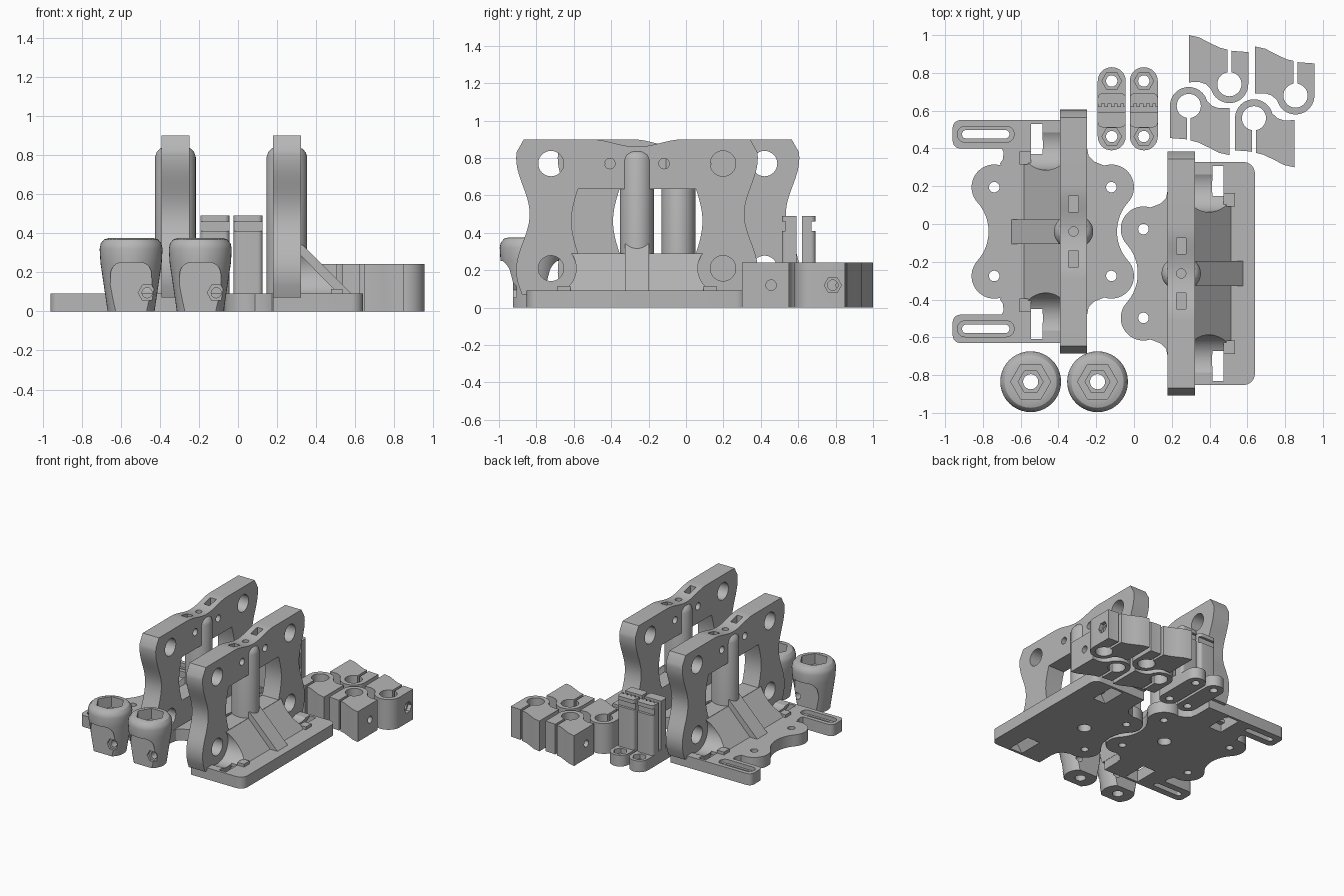
import bpy, bmesh
from math import sin, cos, pi, radians
from mathutils import Matrix

cube = bpy.data.objects.get("Cube")
if cube:
    bpy.data.objects.remove(cube, do_unlink=True)

GREY = (0.47, 0.47, 0.47, 1)
mat = bpy.data.materials.new("plain grey")
mat.use_nodes = True
mat.diffuse_color = GREY
mat.node_tree.nodes["Principled BSDF"].inputs["Base Color"].default_value = GREY


# ---------- helpers ----------
def arc(cx, cy, r, a0, a1, n=12):
    angles = [radians(a0 + (a1 - a0) * i / n) for i in range(n + 1)]
    return [(cx + r * cos(a), cy + r * sin(a)) for a in angles]


def disc(cx, cy, r, n=32):
    return arc(cx, cy, r, 0, 360 - 360 / n, n - 1)


def rrect(cx, cy, hx, hy, r):
    pts = []
    for i, (sx, sy) in enumerate(((1, 1), (-1, 1), (-1, -1), (1, -1))):
        pts += arc(cx + sx * (hx - r), cy + sy * (hy - r), r, 90 * i, 90 * i + 90, 8)
    return pts


def rect(x0, x1, y0, y1):
    return [(x0, y0), (x1, y0), (x1, y1), (x0, y1)]


def mirrored(half):
    """Closes an outline given for one side of the second coordinate's or first coordinate's axis."""
    return half + [(a, -b) for a, b in reversed(half)]


def finish(bm, name):
    bmesh.ops.recalc_face_normals(bm, faces=bm.faces)
    mesh = bpy.data.meshes.new(name)
    bm.to_mesh(mesh)
    bm.free()
    mesh.materials.append(mat)
    ob = bpy.data.objects.new(name, mesh)
    bpy.context.collection.objects.link(ob)
    return ob


def prism(name, pts, lo, hi, axis="z"):
    place = {"z": lambda a, b, t: (a, b, t), "x": lambda a, b, t: (t, a, b),
             "y": lambda a, b, t: (a, t, b)}[axis]
    clean = []
    for p in pts:
        if all(abs(p[0] - q[0]) + abs(p[1] - q[1]) > 1e-4 for q in (clean[-1:] + clean[:1])):
            clean.append(p)
    bm = bmesh.new()
    low = [bm.verts.new(place(a, b, lo)) for a, b in clean]
    top = [bm.verts.new(place(a, b, hi)) for a, b in clean]
    bm.faces.new(low)
    bm.faces.new(top)
    for i in range(len(low)):
        j = (i + 1) % len(low)
        bm.faces.new((low[i], low[j], top[j], top[i]))
    return finish(bm, name)


def turned(name, profile, n=40):
    bm = bmesh.new()
    vs = [bm.verts.new((r, 0, z)) for r, z in profile]
    es = [bm.edges.new(e) for e in zip(vs, vs[1:])]
    bmesh.ops.spin(bm, geom=vs + es, cent=(0, 0, 0), axis=(0, 0, 1), angle=2 * pi, steps=n)
    bmesh.ops.remove_doubles(bm, verts=bm.verts, dist=1e-4)
    return finish(bm, name)


def cut(ob, pts, lo, hi, axis="z"):
    tool = prism("cutter", pts, lo, hi, axis)
    tool.hide_render = True
    mod = ob.modifiers.new("cut", "BOOLEAN")
    mod.operation, mod.solver, mod.object = "DIFFERENCE", "EXACT", tool
    bpy.context.view_layer.objects.active = ob
    bpy.ops.object.modifier_apply(modifier=mod.name)
    bpy.data.objects.remove(tool, do_unlink=True)


def put(ob, x, y, sx=1, turn=0):
    m = Matrix.Translation((x, y, 0)) @ Matrix.Rotation(radians(turn), 4, "Z")
    ob.data.transform(m @ Matrix.Diagonal((sx, 1, 1, 1)))
    if sx < 0:
        ob.data.flip_normals()
    bpy.ops.object.select_all(action="DESELECT")
    ob.select_set(True)
    bpy.context.view_layer.objects.active = ob
    bpy.ops.object.shade_smooth_by_angle(angle=radians(30))


# ---------- carriages: base plate, upright wall, column, gusset, rib ----------
def scallop():
    return (arc(-0.462, 0, 0.232, 3, 42, 8) + arc(-0.2, 0.235, 0.12, 222, 72, 20)
            + [(-0.11, 0.37), (-0.08, 0.4), (-0.07, 0.45)])


def carriage(side, x, y, s, tabs):
    if tabs:
        outer = (arc(0.6, 0.55, 0.04, 90, 0, 6) + arc(0.6, 0.48, 0.04, 0, -90, 6)
                 + [(0.38, 0.44), (0.37, 0.42), (0.375, 0.38), (0.39, 0.36)]
                 + [(0.22 - a, b) for a, b in reversed(scallop()[:-3])])
    else:
        outer = arc(0.33, 0.53, 0.06, 90, 0, 8)
    base = prism(side + "_base_plate", mirrored(scallop() + [(-0.07, 0.59)] + outer), 0, 0.092)
    cut(base, disc(0, 0, 0.05), -1, 1)
    for m in (-1, 1):
        cut(base, disc(-0.2, m * 0.235, 0.028, 20), -1, 1)
        if tabs:
            cut(base, disc(0.42, m * 0.235, 0.028, 20), -1, 1)
            cut(base, rrect(0.465, m * 0.515, 0.15, 0.042, 0.04), 0.06, 1)
            cut(base, rrect(0.465, m * 0.515, 0.125, 0.022, 0.02), -1, 1)
        cut(base, disc(m * 0.46, 0.21, 0.135, 40), 0.07, 0.225, "x")
        slot = [(0.1, -0.02), (0.225, -0.02), (0.225, 0.2), (0.165, 0.2), (0.165, 0.08)]
        cut(base, slot, m * 0.47 - 0.1, m * 0.47 + 0.1, "y")
        block = prism(side + "_stop_block", rect(0.225, 0.285, m * 0.39 - 0.035, m * 0.39 + 0.035), 0.08, 0.115)
        put(block, x, y, s)
    put(base, x, y, s)

    # wall with wavy ends and a dipped top edge
    half = [(0.25 * i / 10, 0.88 - 0.02 * cos(pi * i / 10)) for i in range(11)] + [(0.605, 0.9)]
    for i in range(25):
        z = 0.83 - 0.7 * i / 24
        half.append((0.61 + 0.036 * cos(2 * pi * (z - 0.2) / 0.6), z))
    half.append((0.615, 0.07))
    wall = prism(side + "_wall", half + [(-a, b) for a, b in reversed(half)], -0.072, 0.072, "x")
    edge = [(0.315 + 0.035 * sin(pi * i / 12), 0.29 + 0.345 * i / 12) for i in range(13)]
    cut(wall, edge + [(-a, b) for a, b in reversed(edge)], -1, 1, "x")
    for m in (-1, 1):
        for z in (0.21, 0.77):
            cut(wall, disc(m * 0.46, z, 0.068), -1, 1, "x")
        cut(wall, disc(m * 0.145, 0.77, 0.028, 20), -1, 1, "x")
        cut(wall, rect(-0.026, 0.026, m * 0.145 - 0.042, m * 0.145 + 0.042), 0.74, 1)
    cut(wall, disc(0, 0, 0.025, 20), 0.7, 1)
    put(wall, x, y, s)

    column = turned(side + "_column", [(0, 0.07), (0.1, 0.07), (0.1, 0.79), (0.092, 0.815),
                                       (0.075, 0.833), (0.055, 0.84), (0, 0.84)])
    column.data.transform(Matrix.Diagonal((1.04, 0.92, 1, 1)))
    cut(column, disc(0, 0, 0.05), -1, 0.6)
    cut(column, disc(0, 0, 0.025, 20), 0.5, 1)
    put(column, x, y, s)

    gusset = prism(side + "_gusset", [(0.06, 0.06), (0.265, 0.06), (0.265, 0.09), (0.07, 0.29), (0.06, 0.29)],
                   -0.41, 0.41, "y")
    for m in (-1, 1):
        cut(gusset, disc(m * 0.46, 0.21, 0.135, 40), -1, 1, "x")
    put(gusset, x, y, s)
    rib = prism(side + "_rib", [(0.06, 0.06), (0.33, 0.06), (0.33, 0.09), (0.08, 0.34), (0.06, 0.34)],
                -0.065, 0.065, "y")
    put(rib, x, y, s)


carriage("left", 0.25, -0.262, 1, False)
carriage("right", -0.32, -0.04, -1, True)

# ---------- tapered feet with hex sockets ----------
for i, x in enumerate((-0.547, -0.193)):
    foot = turned("foot_%d" % (i + 1), [(0, 0), (0.12, 0), (0.157, 0.25), (0.161, 0.32), (0.155, 0.348),
                                        (0.138, 0.368), (0.115, 0.375), (0, 0.375)])
    arch = ([(0.115, -0.1)] + arc(0.045, 0.19, 0.06, 0, 90, 8)
            + arc(-0.045, 0.19, 0.06, 90, 180, 8) + [(-0.115, -0.1)])
    cut(foot, arch, -0.3, -0.09, "y")
    cut(foot, arch, 0.09, 0.3, "y")
    cut(foot, disc(0, 0, 0.106, 6), 0.29, 1)
    cut(foot, disc(0, 0, 0.066, 6), 0.2, 1)
    cut(foot, disc(0, 0, 0.04), -1, 1)
    cut(foot, disc(0.082, 0.095, 0.026, 20), -1, 1, "y")
    cut(foot, disc(0.082, 0.095, 0.046, 6), -1, -0.07, "y")
    put(foot, x, -0.835)

# ---------- belt holders: slotted pillar on a stadium foot ----------
for i, x in enumerate((-0.118, 0.052)):
    foot = prism("belt_holder_foot_%d" % (i + 1), rrect(0, 0, 0.074, 0.22, 0.073), 0, 0.09)
    for m in (-1, 1):
        cut(foot, disc(0, m * 0.147, 0.03, 20), -1, 1)
        cut(foot, disc(0, m * 0.147, 0.052, 6), 0.05, 1)
    put(foot, x, 0.61)
    pillar = prism("belt_holder_pillar_%d" % (i + 1), rrect(0, -0.008, 0.074, 0.09, 0.025), 0.06, 0.49)
    comb = [(-0.1, -0.02), (0.1, -0.02)]
    for k in range(5):
        a = 0.075 - 0.034 * k
        comb += [(a, 0.01), (a - 0.012, 0.01), (a - 0.012, 0.028), (a - 0.026, 0.028), (a - 0.026, 0.01)]
    cut(pillar, comb + [(-0.1, 0.01)], 0.1, 1)
    for lo, hi in ((-0.2, -0.078), (0.062, 0.2)):
        cut(pillar, rect(lo, hi, 0.41, 0.46), -1, 1, "x")
    put(pillar, x, 0.61)

# ---------- rod clamps with slit ring and tail ----------
clamp_outline = ([(0.1, 0.17), (0.02, 0.176), (-0.05, 0.193), (-0.11, 0.222), (-0.16, 0.248), (-0.215, 0.26),
                  (-0.215, 0.01), (-0.16, 0.012), (-0.125, 0)] + arc(0, 0, 0.1, 195, 360, 24))
for i, (x, y, turn) in enumerate(((0.505, 0.74, 0), (0.855, 0.68, 0), (0.29, 0.625, 180), (0.635, 0.56, 180))):
    clamp = prism("rod_clamp_%d" % (i + 1), clamp_outline, 0, 0.242)
    cut(clamp, disc(0, 0, 0.064), -1, 1)
    cut(clamp, rect(-0.01, 0.01, 0, 0.4), -1, 1)
    cut(clamp, disc(0.105, 0.12, 0.028, 20), -1, 1, "x")
    cut(clamp, disc(0.105, 0.12, 0.046, 6), 0.07, 1, "x")
    put(clamp, x, y, 1, turn)
